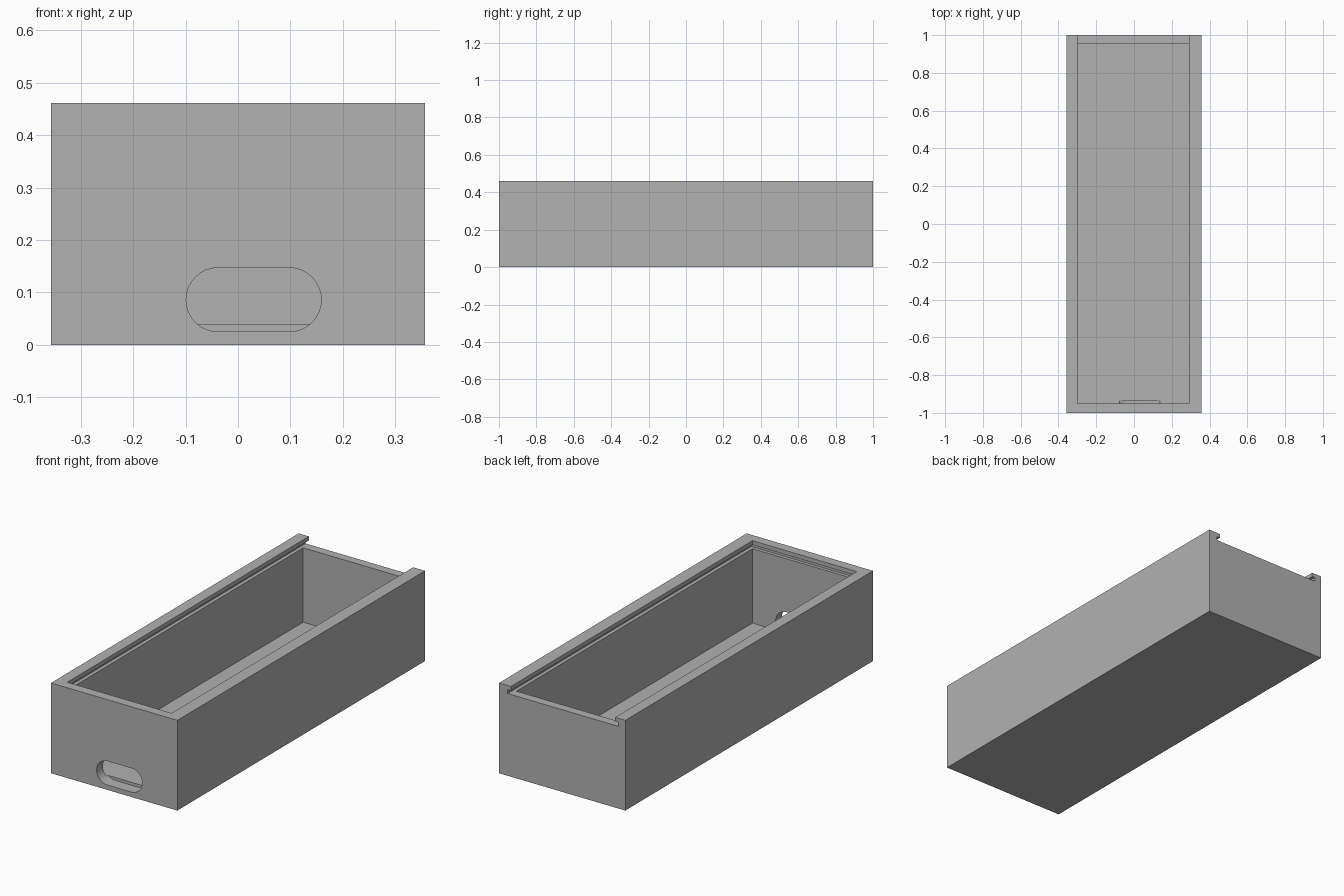
import bpy, bmesh, math
from mathutils import Vector

cube = bpy.data.objects.get("Cube")
if cube:
    bpy.data.objects.remove(cube, do_unlink=True)

grey = bpy.data.materials.new("light grey")
grey.use_nodes = True
colour = (0.445, 0.445, 0.445, 1)
grey.diffuse_color = colour
grey.node_tree.nodes["Principled BSDF"].inputs["Base Color"].default_value = colour


def add_object(name, bm):
    bmesh.ops.recalc_face_normals(bm, faces=bm.faces)
    mesh = bpy.data.meshes.new(name)
    bm.to_mesh(mesh)
    bm.free()
    mesh.materials.append(grey)
    obj = bpy.data.objects.new(name, mesh)
    bpy.context.scene.collection.objects.link(obj)
    return obj


def block(name, low, high):
    low, high = Vector(low), Vector(high)
    bm = bmesh.new()
    bmesh.ops.create_cube(bm, size=1)
    for v in bm.verts:
        v.co = (low + high) / 2 + v.co * (high - low)
    return add_object(name, bm)


def slot(name, x1, x2, z, radius, y1, y2, steps=16):
    """Rounded-end bar running along y."""
    bm = bmesh.new()
    ring = []
    for cx, start in ((x2 - radius, -90), (x1 + radius, 90)):
        for i in range(steps + 1):
            a = math.radians(start + 180 * i / steps)
            ring.append(bm.verts.new((cx + radius * math.cos(a), y1,
                                      z + radius * math.sin(a))))
    face = bm.faces.new(ring)
    new = bmesh.ops.extrude_face_region(bm, geom=[face])["geom"]
    bmesh.ops.translate(bm, vec=(0, y2 - y1, 0),
                        verts=[v for v in new if isinstance(v, bmesh.types.BMVert)])
    return add_object(name, bm)


# Solid body
box = block("box_body", (-0.357, -1, 0), (0.357, 1, 0.461))

# Cavity, open lid end, lid groove and finger hole
left, right, ledge = -0.30, 0.29, 0.42
cutters = [
    block("cavity_cutter", (left, -0.95, 0.04), (right, 0.955, 0.6)),
    block("lid_end_cutter", (left, 0.9, ledge), (right, 1.1, 0.6)),
    block("lid_groove_cutter", (left - 0.018, -0.967, ledge),
          (right + 0.018, 1.1, ledge + 0.02)),
    slot("finger_hole_cutter", -0.099, 0.159, 0.086, 0.061, -1.1, -0.938),
]
for cutter in cutters:
    cutter.hide_render = True
    mod = box.modifiers.new(cutter.name, "BOOLEAN")
    mod.operation = "DIFFERENCE"
    mod.solver = "EXACT"
    mod.object = cutter

# Bake the cuts and drop the cutters
bpy.context.view_layer.update()
graph = bpy.context.evaluated_depsgraph_get()
cut_mesh = bpy.data.meshes.new_from_object(box.evaluated_get(graph))
box.modifiers.clear()
box.data = cut_mesh
cut_mesh.materials.clear()
cut_mesh.materials.append(grey)
for poly in cut_mesh.polygons:
    poly.material_index = 0
for cutter in cutters:
    bpy.data.objects.remove(cutter, do_unlink=True)

bpy.ops.object.select_all(action="DESELECT")
bpy.context.view_layer.objects.active = box
box.select_set(True)
bpy.ops.object.shade_smooth_by_angle(angle=math.radians(30))
